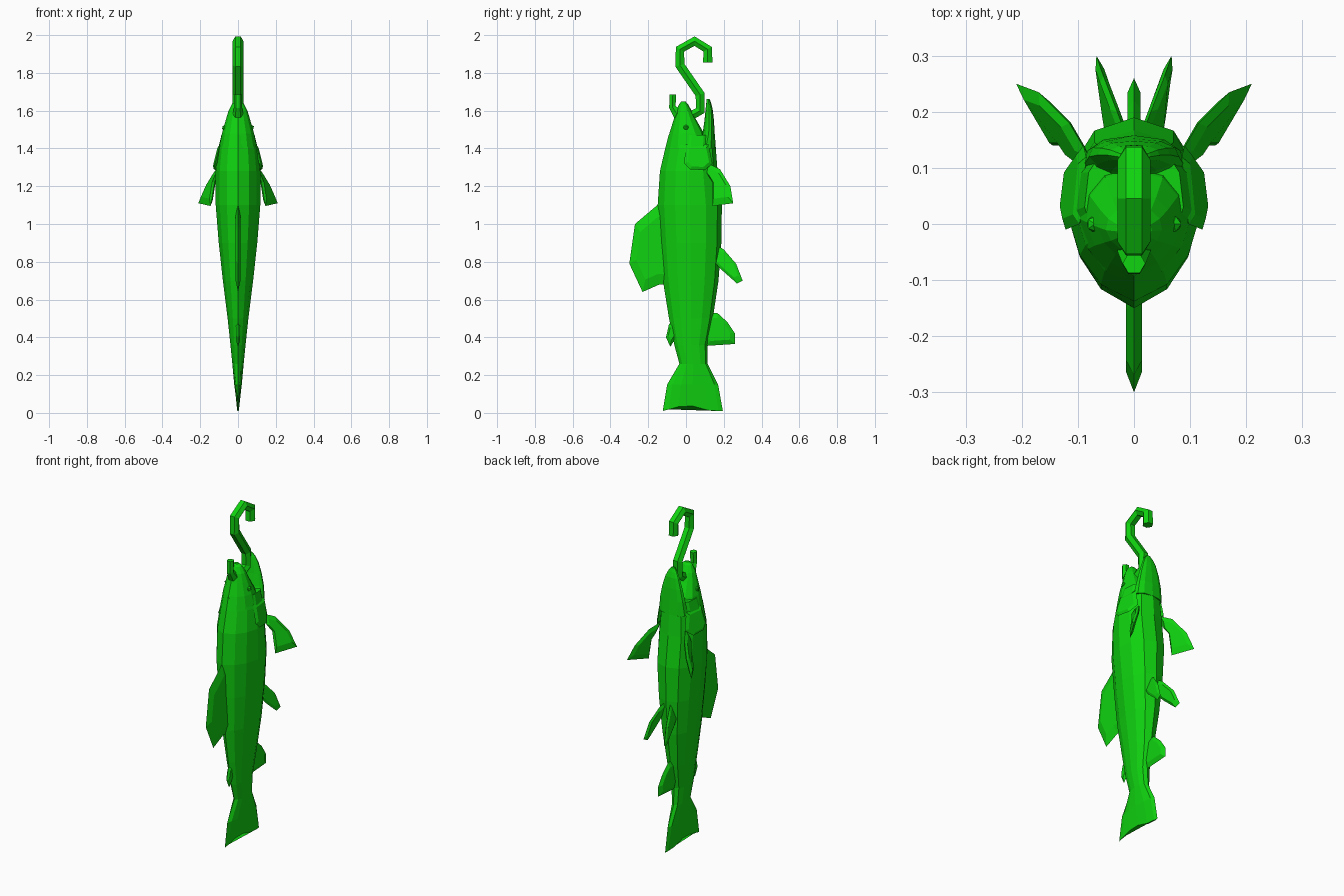
import bpy, bmesh
from mathutils import Vector

cube = bpy.data.objects.get("Cube")
if cube:
    bpy.data.objects.remove(cube, do_unlink=True)

green = bpy.data.materials.new("bright green")
green.use_nodes = True
colour = (0.005, 0.65, 0.005, 1)
green.diffuse_color = colour
green.node_tree.nodes["Principled BSDF"].inputs["Base Color"].default_value = colour


def finish(name, bm):
    bmesh.ops.recalc_face_normals(bm, faces=bm.faces)
    mesh = bpy.data.meshes.new(name)
    bm.to_mesh(mesh)
    bm.free()
    mesh.materials.append(green)
    obj = bpy.data.objects.new(name, mesh)
    bpy.context.collection.objects.link(obj)
    return obj


# Half cross-section: (share of half width, share of depth from back to belly)
HALF = [(0, 0), (.5, .1), (.82, .27), (1, .5), (.92, .75), (.6, .93), (0, 1)]
SECTION = HALF + [(-x, y) for x, y in HALF[-2:0:-1]]


def loft(name, rings, notch=0):
    """Rings are (z, front y, rear y, half width); notch curves the last ring."""
    bm = bmesh.new()
    loops = []
    for z, y0, y1, w in rings:
        last = notch and z == rings[-1][0]
        loop = []
        for sx, t in SECTION:
            rise = notch * max(0, 1 - abs(t - .4) / .4) if last else 0
            loop.append(bm.verts.new((sx * w, y0 + t * (y1 - y0), z + rise)))
        loops.append(loop)
    n = len(SECTION)
    for a, b in zip(loops, loops[1:]):
        for i in range(n):
            j = (i + 1) % n
            bm.faces.new((a[i], a[j], b[j], b[i]))
    bm.faces.new(loops[0])
    bm.faces.new(loops[-1])
    return finish(name, bm)


def fin(name, points, thick, inset=.4):
    """Thin-rimmed blade, thicker in the middle."""
    pts = [Vector(p) for p in points]
    centre = sum(pts, Vector()) / len(pts)
    normal = Vector()
    for a, b in zip(pts, pts[1:] + pts[:1]):
        normal += (a - centre).cross(b - centre)
    normal.normalize()
    bm = bmesh.new()
    rim = [bm.verts.new(p) for p in pts]
    n = len(rim)
    for side in (1, -1):
        inner = [bm.verts.new(p.lerp(centre, inset) + normal * thick * side) for p in pts]
        for i in range(n):
            j = (i + 1) % n
            bm.faces.new((rim[i], rim[j], inner[j], inner[i]))
        bm.faces.new(inner)
    return finish(name, bm)


def pair(name, points, thick, inset=.4):
    for side, s in (("left", 1), ("right", -1)):
        fin(side + "_" + name, [(s * x, y, z) for x, y, z in points], thick, inset)


def flat(points):
    return [(0, y, z) for y, z in points]


# Body running down into the tail fin
loft("body_and_tail", [
    (1.47, -.092, .153, .088), (1.4, -.11, .158, .105), (1.28, -.138, .167, .118),
    (1.1, -.15, .19, .118), (.9, -.138, .187, .102), (.7, -.122, .172, .08),
    (.5, -.09, .142, .055), (.36, -.062, .113, .04), (.26, -.035, .115, .03),
    (.15, -.1, .17, .02), (.01, -.123, .195, .005)], notch=.035)

# Open mouth: snout and lower jaw
loft("upper_jaw", [
    (1.4, -.109, .13, .1), (1.48, -.088, .095, .085), (1.55, -.066, .055, .065),
    (1.6, -.052, .03, .05), (1.635, -.036, .01, .032), (1.648, -.025, -.002, .014)])
loft("lower_jaw", [
    (1.4, .05, .158, .09), (1.48, .088, .152, .08), (1.55, .098, .148, .064),
    (1.61, .104, .141, .045), (1.64, .107, .133, .03), (1.662, .11, .125, .012)])

# Gill covers and eyes
pair("gill_cover", [(.097, 0, 1.42), (.122, -.01, 1.32), (.128, .02, 1.29),
                    (.118, .1, 1.285), (.09, .14, 1.32), (.085, .12, 1.42)], .01, .25)
for side, s in (("left", 1), ("right", -1)):
    bm = bmesh.new()
    bmesh.ops.create_icosphere(bm, subdivisions=1, radius=.016)
    finish(side + "_eye", bm).location = (s * .07, .0, 1.51)

# Single fins along the back and belly
fin("dorsal_fin", flat([(-.1, 1.12), (-.14, 1.11), (-.27, 1), (-.3, .79),
                        (-.23, .64), (-.14, .68), (-.08, .68)]), .014, .3)
fin("adipose_fin", flat([(-.05, .5), (-.09, .47), (-.106, .4), (-.083, .35), (-.04, .42)]), .01)
fin("anal_fin", flat([(.1, .53), (.165, .53), (.22, .48), (.26, .42),
                      (.26, .365), (.11, .355), (.08, .4)]), .012, .3)

# Paired fins
pair("pelvic_fin", [(.015, .16, .89), (.03, .2, .865), (.055, .265, .79), (.067, .3, .7),
                    (.062, .27, .685), (.05, .18, .765), (.045, .15, .8)], .008, .3)
pair("pectoral_fin", [(.08, .12, 1.32), (.115, .18, 1.29), (.17, .235, 1.2),
                      (.21, .25, 1.11), (.145, .14, 1.095), (.125, .14, 1.22),
                      (.105, .11, 1.27)], .01, .3)

# Hook threaded through the upper jaw
path = [(.115, 1.855), (.115, 1.925), (.045, 1.968), (-.032, 1.925), (-.032, 1.84),
        (.075, 1.685), (.075, 1.6), (.02, 1.57), (-.05, 1.585), (-.072, 1.62), (-.07, 1.685)]
curve = bpy.data.curves.new("hook", "CURVE")
curve.dimensions = "3D"
curve.bevel_depth = .029
curve.bevel_resolution = 1
curve.use_fill_caps = True
spline = curve.splines.new("POLY")
spline.points.add(len(path) - 1)
for point, (y, z) in zip(spline.points, path):
    point.co = (0, y, z, 1)
    point.radius = .7 if y < -.06 else 1
spline.use_smooth = False
curve.materials.append(green)
hook = bpy.data.objects.new("hook", curve)
bpy.context.collection.objects.link(hook)
